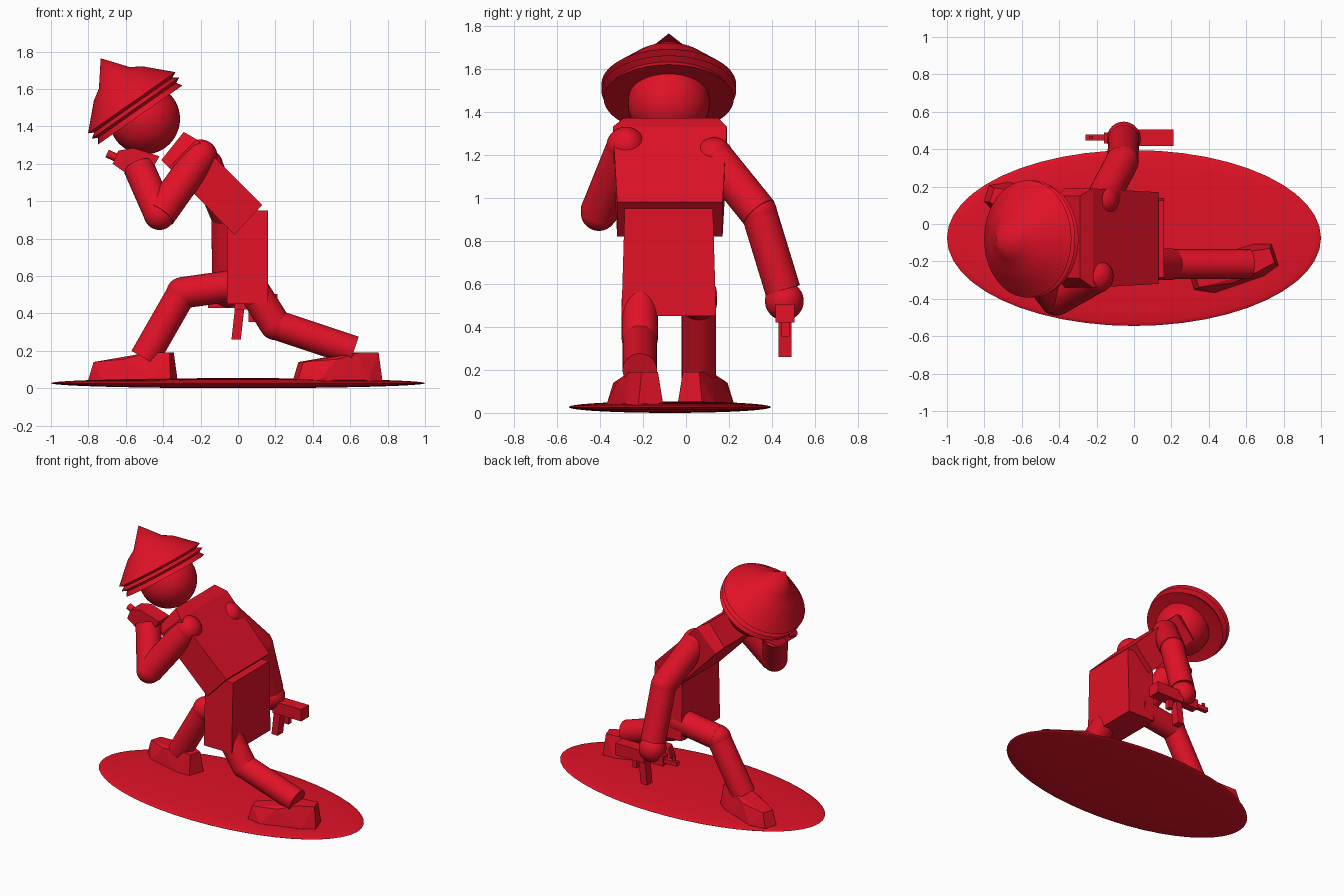
import bpy, bmesh, math
from mathutils import Vector, Matrix

old = bpy.data.objects.get("Cube")
if old:
    bpy.data.objects.remove(old, do_unlink=True)

RED = (0.75, 0.006, 0.02, 1)
red = bpy.data.materials.new("toy red")
red.diffuse_color = RED
red.use_nodes = True
red.node_tree.nodes["Principled BSDF"].inputs["Base Color"].default_value = RED


def add(name, bm, smooth=False):
    bmesh.ops.recalc_face_normals(bm, faces=bm.faces)
    mesh = bpy.data.meshes.new(name)
    bm.to_mesh(mesh)
    bm.free()
    mesh.materials.append(red)
    ob = bpy.data.objects.new(name, mesh)
    bpy.context.collection.objects.link(ob)
    if smooth:
        bpy.ops.object.select_all(action="DESELECT")
        ob.select_set(True)
        bpy.context.view_layer.objects.active = ob
        bpy.ops.object.shade_smooth_by_angle(angle=math.radians(35))
    return ob


def ball(name, centre, radii):
    bm = bmesh.new()
    bmesh.ops.create_uvsphere(bm, u_segments=48, v_segments=24, radius=1)
    bmesh.ops.transform(bm, verts=bm.verts, matrix=Matrix.Translation(centre) @ Matrix.Diagonal((*radii, 1)))
    return add(name, bm, True)


def limb(name, a, b, r):
    a, b = Vector(a), Vector(b)
    bm = bmesh.new()
    turn = (b - a).to_track_quat("Z", "Y").to_matrix().to_4x4()
    bmesh.ops.create_cone(bm, cap_ends=True, segments=32, radius1=r, radius2=r, depth=(b - a).length,
                          matrix=Matrix.Translation((a + b) / 2) @ turn)
    return add(name, bm, True)


def hull(name, points, matrix=Matrix()):
    bm = bmesh.new()
    for p in points:
        bm.verts.new(matrix @ Vector(p))
    bmesh.ops.convex_hull(bm, input=bm.verts)
    bmesh.ops.dissolve_limit(bm, angle_limit=0.02, verts=bm.verts, edges=bm.edges)
    return add(name, bm)


def box(name, low, high, lean=0):
    # lean shifts the bottom along x
    return hull(name, [(x + (lean if z == low[2] else 0), y, z)
                       for x in (low[0], high[0]) for y in (low[1], high[1]) for z in (low[2], high[2])])


# Oval base
ball("base", (0, -0.075, 0.027), (1, 0.47, 0.027))

# Head and tiered hat
ball("head", (-0.5, -0.08, 1.44), (0.19, 0.19, 0.19))
profile = [(0, 0.365), (0.1, 0.238), (0.16, 0.2), (0.22, 0.14), (0.285, 0.075), (0.255, 0.06),
           (0.285, 0.04), (0.255, 0.025), (0.275, -0.005), (0.23, 0.0), (0, 0.0)]
bm = bmesh.new()
ring = [bm.verts.new((r, 0, z)) for r, z in profile]
edges = [bm.edges.new(pair) for pair in zip(ring, ring[1:])]
bmesh.ops.spin(bm, geom=ring + edges, axis=(0, 0, 1), cent=(0, 0, 0), angle=math.tau, steps=48)
bmesh.ops.remove_doubles(bm, verts=bm.verts, dist=0.0005)
hat = add("hat", bm, True)
hat.location = (-0.525, -0.08, 1.465)
hat.rotation_euler = (0, math.radians(-35), 0)
hat.scale = (1, 1.1, 1)

# Leaning chest with tapered neck end
chest = [(x, y, z) for x, z, y0, y1 in (
    (0.13, 0.98, -0.32, 0.17), (-0.02, 0.82, -0.32, 0.17),
    (-0.37, 1.18, -0.34, 0.19), (-0.22, 1.33, -0.34, 0.19),
    (-0.29, 1.37, -0.29, 0.15), (-0.41, 1.22, -0.29, 0.15)) for y in (y0, y1)]
hull("chest", chest)
hull("hips", [(x, y, z) for x in (-0.06, 0.16)
              for z, y0, y1 in ((0.95, -0.285, 0.125), (0.45, -0.3, 0.14)) for y in (y0, y1)])

# Arms: start, elbow, wrist
arms = {"left": ((-0.17, 0.13, 1.19), (-0.06, 0.34, 0.93), (-0.055, 0.45, 0.57)),
        "right": ((-0.2, -0.28, 1.24), (-0.42, -0.405, 0.93), (-0.53, -0.26, 1.18))}
for side, (shoulder, elbow, wrist) in arms.items():
    ball(side + "_shoulder", shoulder, (0.09,) * 3)
    limb(side + "_upper_arm", shoulder, elbow, 0.088)
    ball(side + "_elbow", elbow, (0.084,) * 3)
    limb(side + "_forearm", elbow, wrist, 0.083)
ball("left_hand", (-0.055, 0.457, 0.52), (0.09, 0.09, 0.09))

# Raised hand with pointing finger
hull("right_hand", [(x, y, z) for x, z in ((-0.67, 1.2), (-0.64, 1.27), (-0.56, 1.285),
                                           (-0.42, 1.24), (-0.46, 1.17), (-0.6, 1.15))
                    for y in (-0.3, -0.18)])
limb("right_finger", (-0.58, -0.24, 1.2), (-0.7, -0.24, 1.255), 0.022)

# Legs: hip, knee, ankle
legs = {"left": ((0.02, 0.06, 0.555), (-0.3, 0.06, 0.51), (-0.5, 0.06, 0.16)),
        "right": ((0.08, -0.215, 0.53), (0.2, -0.215, 0.34), (0.62, -0.215, 0.2))}
for side, (hip, knee, ankle) in legs.items():
    limb(side + "_thigh", hip, knee, 0.084)
    ball(side + "_knee", knee, (0.083,) * 3)
    limb(side + "_shin", knee, ankle, 0.08)

# Faceted shoes, toes toward -x
shoe = [(x, s * w, z) for x, w, z in (
    (0.23, 0.06, 0.04), (0.14, 0.09, 0.04), (-0.14, 0.095, 0.04), (-0.24, 0.045, 0.04),
    (0.215, 0.04, 0.19), (0.1, 0.06, 0.19), (-0.03, 0.075, 0.155), (-0.21, 0.04, 0.14))
    for s in (-1, 1)]
for side, place, turn in (("left", (-0.56, 0.09, 0), -18), ("right", (0.535, -0.235, 0), 18)):
    hull(side + "_shoe", shoe, Matrix.Translation(place) @ Matrix.Rotation(math.radians(turn), 4, "Z"))

# Hand-held blaster
box("blaster_body", (-0.02, 0.417, 0.42), (0.21, 0.505, 0.505))
box("blaster_front", (-0.16, 0.43, 0.43), (0, 0.49, 0.5))
box("blaster_barrel", (-0.26, 0.447, 0.45), (-0.15, 0.478, 0.48))
box("blaster_sight", (-0.24, 0.455, 0.47), (-0.22, 0.47, 0.51))
box("blaster_magazine", (-0.015, 0.43, 0.26), (0.035, 0.49, 0.44), -0.02)
box("blaster_grip", (0.055, 0.445, 0.355), (0.09, 0.48, 0.43))
